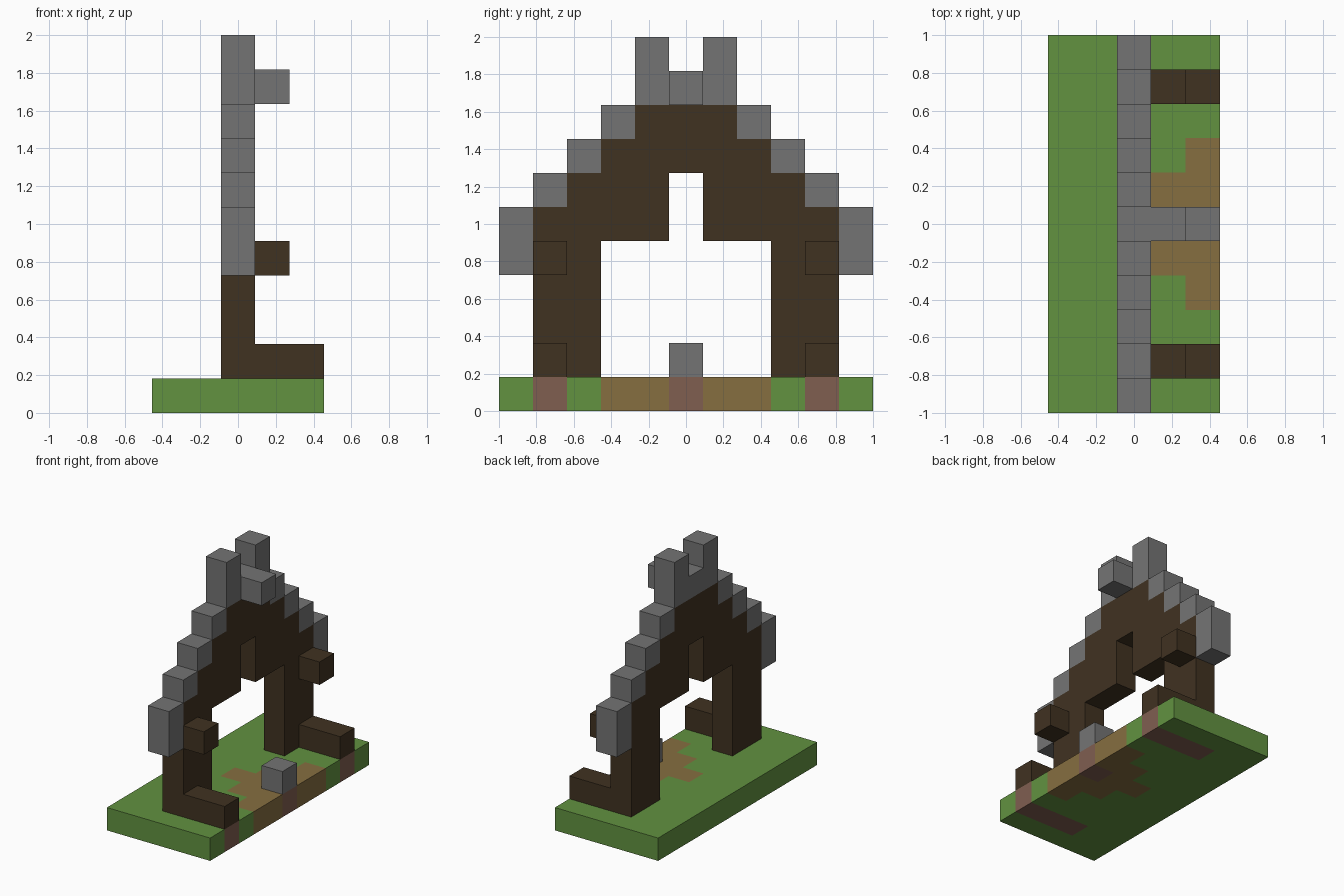
import bpy
import bmesh
from mathutils import Matrix, Vector

U = 2 / 11  # edge of one block

old = bpy.data.objects.get("Cube")
if old:
    bpy.data.objects.remove(old, do_unlink=True)


def material(name, *rgb):
    """Flat material from 8-bit display colour, stored as linear."""
    colour = [((c / 255 + 0.055) / 1.055) ** 2.4 for c in rgb] + [1]
    mat = bpy.data.materials.new(name)
    mat.use_nodes = True
    mat.diffuse_color = colour
    mat.node_tree.nodes["Principled BSDF"].inputs["Base Color"].default_value = colour
    return mat


grass = material("grass green", 98, 146, 64)
dirt = material("path dirt", 134, 110, 64)
clay = material("red clay", 128, 94, 80)
stone = material("grey stone", 116, 116, 116)
wood = material("dark wood", 64, 50, 33)


def finish(name, bm, *mats):
    """Turn block units into an object of the final size."""
    bmesh.ops.recalc_face_normals(bm, faces=bm.faces)
    bm.transform(Matrix.Scale(U, 4))
    mesh = bpy.data.meshes.new(name)
    bm.to_mesh(mesh)
    bm.free()
    for mat in mats:
        mesh.materials.append(mat)
    obj = bpy.data.objects.new(name, mesh)
    bpy.context.collection.objects.link(obj)
    return obj


def box(name, mat, x, y, z, length=1, height=1):
    """Box whose first block is column x, row y, layer z."""
    bm = bmesh.new()
    bmesh.ops.create_cube(bm, size=1)
    bm.transform(Matrix.Diagonal((length, 1, height, 1)))
    obj = finish(name, bm, mat)
    obj.location = Vector((x + (length - 1) / 2, y, z + height / 2)) * U


# Ground slab, coloured block by block
bm = bmesh.new()
bmesh.ops.create_grid(bm, x_segments=5, y_segments=11, size=0.5,
                      matrix=Matrix.Diagonal((5, 11, 1, 1)))
top = bmesh.ops.extrude_face_region(bm, geom=bm.faces[:])["geom"]
bmesh.ops.translate(bm, vec=(0, 0, 1),
                    verts=[v for v in top if isinstance(v, bmesh.types.BMVert)])
bmesh.ops.recalc_face_normals(bm, faces=bm.faces)
for face in bm.faces:
    block = face.calc_center_median() - face.normal * 0.5
    i, j = round(block.x), abs(round(block.y))
    if (i >= 0 and j == 4) or (i == 2 and j == 0):
        face.material_index = 2
    elif j <= i:
        face.material_index = 1
finish("ground", bm, grass, dirt, clay)

# Wooden gable arch: half outline mirrored, then extruded
half = [(0.5, 7), (0.5, 5), (2.5, 5), (2.5, 1), (4.5, 1), (4.5, 6), (3.5, 6),
        (3.5, 7), (2.5, 7), (2.5, 8), (1.5, 8), (1.5, 9)]
outline = half + [(-y, z) for y, z in reversed(half)]
bm = bmesh.new()
profile = bm.faces.new([bm.verts.new((-0.5, y, z)) for y, z in outline])
side = bmesh.ops.extrude_face_region(bm, geom=[profile])["geom"]
bmesh.ops.translate(bm, vec=(1, 0, 0),
                    verts=[v for v in side if isinstance(v, bmesh.types.BMVert)])
finish("arch", bm, wood)

# Mirrored roof stones, feet and pegs
for s, end in ((-1, "front"), (1, "back")):
    box(f"{end}_eave_stone", stone, 0, 5 * s, 4, height=2)
    for row in (4, 3, 2):
        box(f"{end}_roof_stone_{5 - row}", stone, 0, row * s, 10 - row)
    box(f"{end}_ridge_horn", stone, 0, s, 9, height=2)
    box(f"{end}_foot", wood, 1, 4 * s, 1, length=2)
    box(f"{end}_peg", wood, 1, 4 * s, 4)

# Ridge stone with its overhang, and the step stone on the path
box("ridge_stone", stone, 0, 0, 9, length=2)
box("step_stone", stone, 2, 0, 1)
